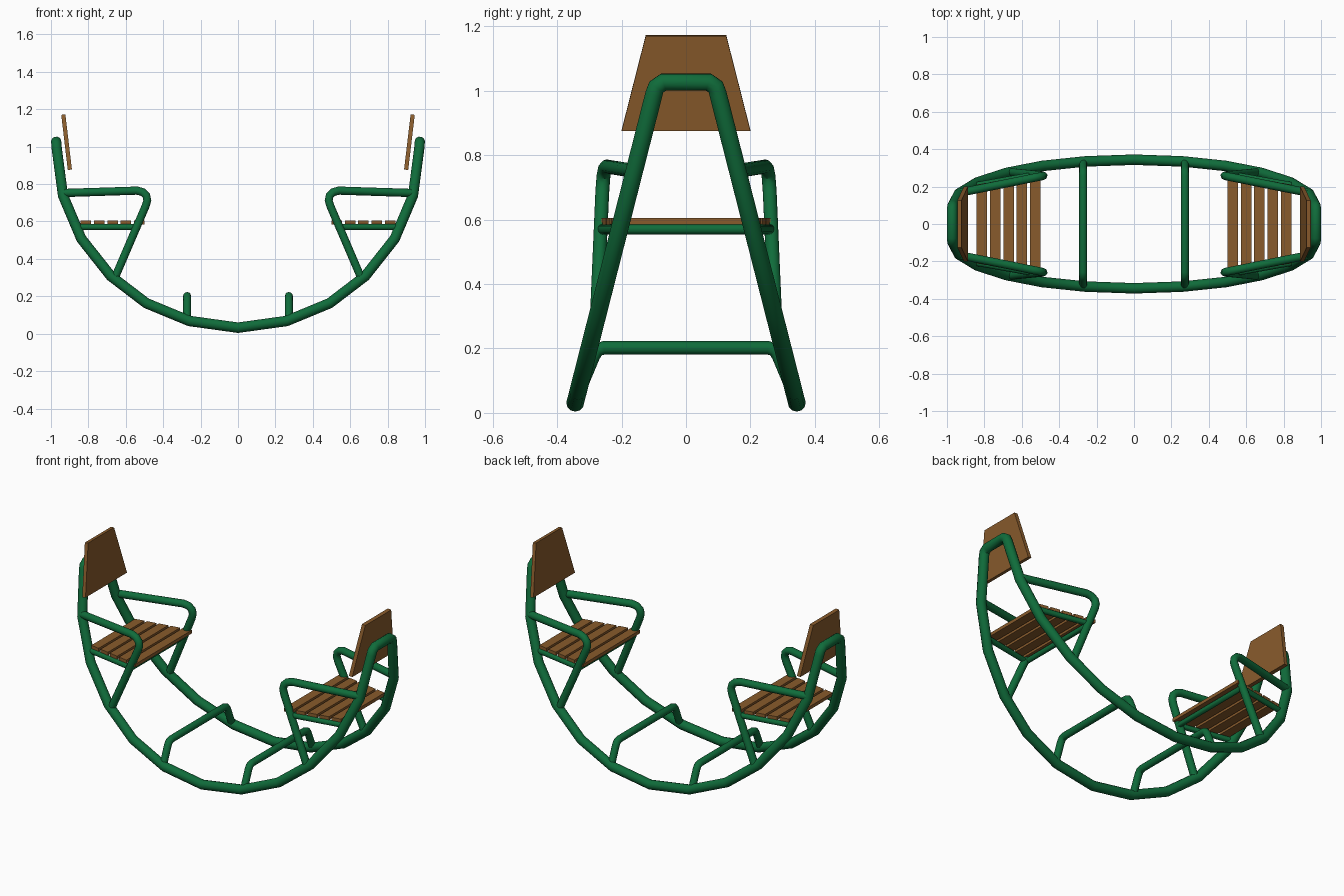
import bpy, bmesh
from mathutils import Vector

cube = bpy.data.objects.get("Cube")
if cube:
    bpy.data.objects.remove(cube, do_unlink=True)


def material(name, rgb):
    m = bpy.data.materials.new(name)
    m.use_nodes = True
    m.diffuse_color = (*rgb, 1)
    m.node_tree.nodes["Principled BSDF"].inputs["Base Color"].default_value = (*rgb, 1)
    return m


GREEN = material("green paint", (0.005, 0.15, 0.043))
WOOD = material("brown wood", (0.25, 0.105, 0.025))


def tube(name, points, radius, cyclic=False):
    """Round pipe swept along a polyline."""
    curve = bpy.data.curves.new(name, "CURVE")
    curve.dimensions = "3D"
    curve.bevel_depth = radius
    curve.bevel_resolution = 4
    curve.use_fill_caps = True
    spline = curve.splines.new("POLY")
    spline.points.add(len(points) - 1)
    for p, co in zip(spline.points, points):
        p.co = (*co, 1)
    spline.use_cyclic_u = cyclic
    curve.materials.append(GREEN)
    ob = bpy.data.objects.new(name, curve)
    bpy.context.collection.objects.link(ob)
    bpy.ops.object.select_all(action="DESELECT")
    ob.select_set(True)
    bpy.context.view_layer.objects.active = ob
    bpy.ops.object.convert(target="MESH")
    bpy.ops.object.shade_smooth_by_angle(angle=0.6)


def board(name, outline, offset):
    """Flat plank: an outline pushed along an offset."""
    bm = bmesh.new()
    face = bm.faces.new([bm.verts.new(p) for p in outline])
    new = bmesh.ops.extrude_face_region(bm, geom=[face])["geom"]
    bmesh.ops.translate(bm, vec=Vector(offset),
                        verts=[v for v in new if isinstance(v, bmesh.types.BMVert)])
    bmesh.ops.recalc_face_normals(bm, faces=bm.faces)
    mesh = bpy.data.meshes.new(name)
    bm.to_mesh(mesh)
    bm.free()
    mesh.materials.append(WOOD)
    bpy.context.collection.objects.link(bpy.data.objects.new(name, mesh))


def rail_y(z):
    """Half width of the frame, which leans inward with height."""
    return 0.352 - 0.255 * z


# Rocking frame: one closed loop, arcing below and bridged behind each seat
arc = [(0, 0.032), (0.26, 0.068), (0.49, 0.163), (0.68, 0.308),
       (0.838, 0.508), (0.936, 0.74), (0.969, 0.99)]
quarter = [(x, rail_y(z), z) for x, z in arc]
quarter += [(0.971, 0.092, 1.012), (0.972, 0.07, 1.027)]
half = quarter + [(x, -y, z) for x, y, z in reversed(quarter)]
loop = half + [(-x, y, z) for x, y, z in reversed(half[1:-1])]
tube("rocking_frame", loop, 0.028, cyclic=True)

for side, s in (("left", 1), ("right", -1)):
    # Foot rest
    foot = [(s * 0.272, 0.33, 0.075), (s * 0.272, 0.288, 0.175),
            (s * 0.272, 0.275, 0.195), (s * 0.272, 0.255, 0.202)]
    tube(side + "_foot_rest", foot + [(x, -y, z) for x, y, z in reversed(foot)], 0.021)

    # Armrests, each bending down into a seat post
    for end, t in (("front", -1), ("back", 1)):
        arm = [(0.938, 0.166, 0.752), (0.54, 0.246, 0.765), (0.51, 0.252, 0.757),
               (0.49, 0.256, 0.738), (0.485, 0.258, 0.713), (0.493, 0.26, 0.685),
               (0.66, 0.277, 0.295)]
        tube(f"{side}_{end}_armrest", [(s * x, t * y, z) for x, y, z in arm], 0.022)

    # Seat bearer: U-shaped bar under the slats
    bearer = [(0.86, 0.205, 0.57), (0.548, 0.262, 0.57), (0.534, 0.25, 0.57)]
    bearer += [(x, -y, z) for x, y, z in reversed(bearer)]
    tube(side + "_seat_bearer", [(s * x, y, z) for x, y, z in bearer], 0.016)

    # Seat slats, narrowing toward the backrest
    for i in range(5):
        x0 = 0.5 + i * 0.0713
        x1 = x0 + 0.056
        y0, y1 = (0.272 - 0.18 * (x - 0.5) for x in (x0, x1))
        board(f"{side}_seat_slat_{i + 1}",
              [(s * x0, -y0, 0.585), (s * x1, -y1, 0.585),
               (s * x1, y1, 0.585), (s * x0, y0, 0.585)], (0, 0, 0.02))

    # Backrest: leaning tapered board
    board(side + "_backrest",
          [(s * 0.888, -0.2, 0.878), (s * 0.923, -0.125, 1.173),
           (s * 0.923, 0.125, 1.173), (s * 0.888, 0.2, 0.878)],
          (s * 0.022, 0, -0.003))
